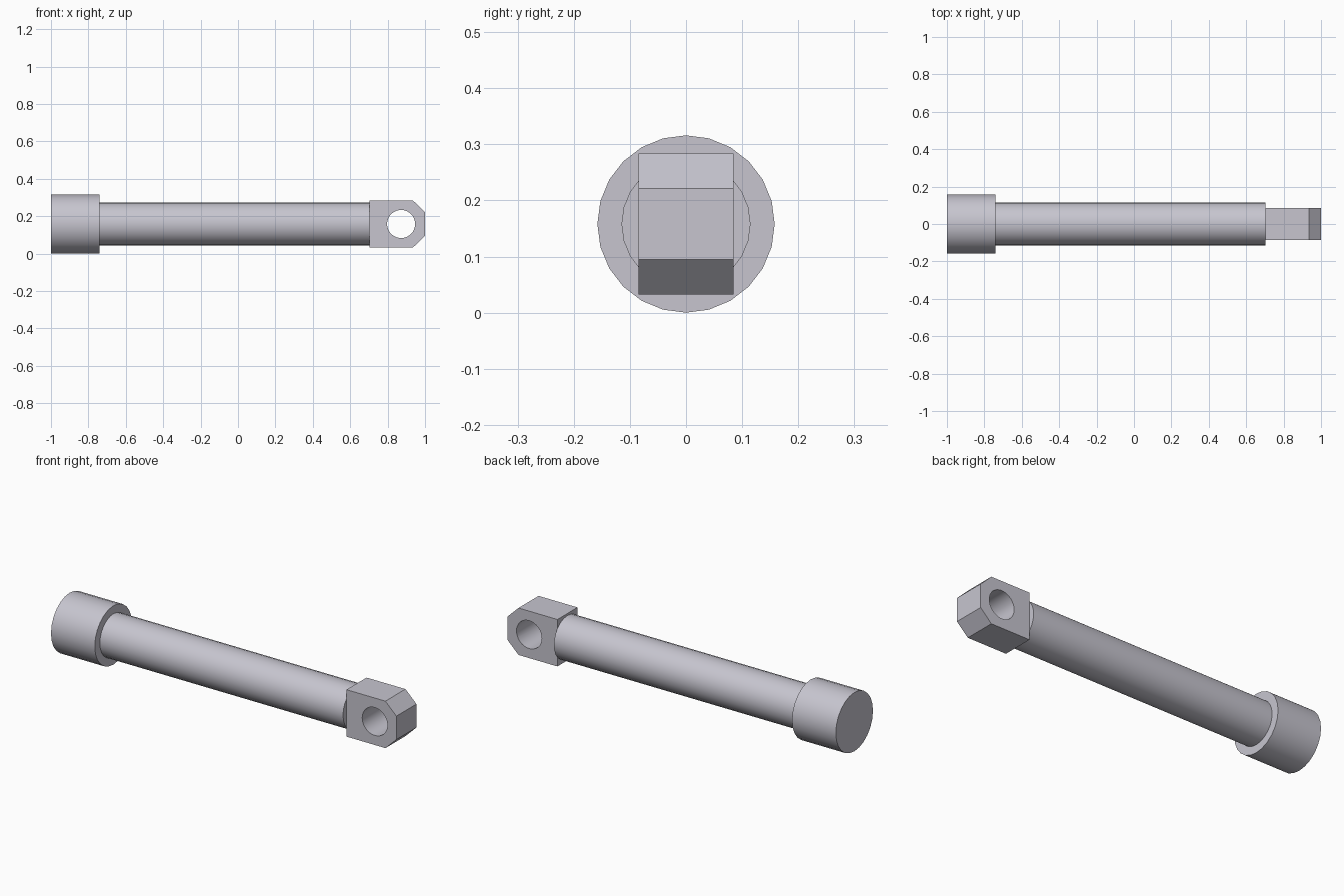
import bpy
import bmesh
import math

cube = bpy.data.objects.get("Cube")
if cube:
    bpy.data.objects.remove(cube, do_unlink=True)

AXIS_Z = 0.158      # height of the pin's centre line
SHAFT_END = 0.704   # where the shaft meets the lug

steel = bpy.data.materials.new("light_steel")
steel.use_nodes = True
colour = (0.57, 0.56, 0.625, 1.0)
steel.diffuse_color = colour
steel.node_tree.nodes["Principled BSDF"].inputs["Base Color"].default_value = colour


def finish(obj):
    """Select the part, give it the steel and smooth only its round sides."""
    bpy.ops.object.select_all(action='DESELECT')
    obj.select_set(True)
    bpy.context.view_layer.objects.active = obj
    if not obj.data.materials:
        obj.data.materials.append(steel)
    bpy.ops.object.shade_smooth_by_angle(angle=math.radians(30))


def rod(name, x0, x1, radius):
    """Round bar lying along x."""
    bpy.ops.mesh.primitive_cylinder_add(
        vertices=24, radius=radius, depth=x1 - x0,
        location=((x0 + x1) / 2, 0, AXIS_Z), rotation=(0, math.pi / 2, 0))
    obj = bpy.context.object
    obj.name = name
    finish(obj)
    return obj


# Wide head and long shaft
rod("head", -1.0, -0.74, 0.158)
rod("shaft", -0.745, SHAFT_END, 0.115)

# Lug: chamfered side profile, extruded across y
half_profile = [(SHAFT_END, 0.126), (0.935, 0.126), (1.0, 0.063)]
outline = half_profile + [(x, -z) for x, z in reversed(half_profile)]
bm = bmesh.new()
face = bm.faces.new([bm.verts.new((x, -0.085, AXIS_Z + z)) for x, z in outline])
extruded = bmesh.ops.extrude_face_region(bm, geom=[face])["geom"]
bmesh.ops.translate(bm, vec=(0, 0.17, 0),
                    verts=[v for v in extruded if isinstance(v, bmesh.types.BMVert)])
bmesh.ops.recalc_face_normals(bm, faces=bm.faces)
mesh = bpy.data.meshes.new("lug")
bm.to_mesh(mesh)
bm.free()
mesh.materials.append(steel)
lug = bpy.data.objects.new("lug", mesh)
bpy.context.collection.objects.link(lug)

# Cross hole through the lug
bpy.ops.mesh.primitive_cylinder_add(
    vertices=32, radius=0.075, depth=0.4,
    location=(0.872, 0, AXIS_Z), rotation=(math.pi / 2, 0, 0))
cutter = bpy.context.object
cutter.name = "hole_cutter"
cutter.hide_render = True
cutter.data.materials.append(steel)

hole = lug.modifiers.new("cross_hole", 'BOOLEAN')
hole.operation = 'DIFFERENCE'
hole.solver = 'EXACT'
hole.object = cutter
bpy.ops.object.select_all(action='DESELECT')
lug.select_set(True)
bpy.context.view_layer.objects.active = lug
bpy.ops.object.modifier_apply(modifier=hole.name)
bpy.data.objects.remove(cutter, do_unlink=True)
finish(lug)
